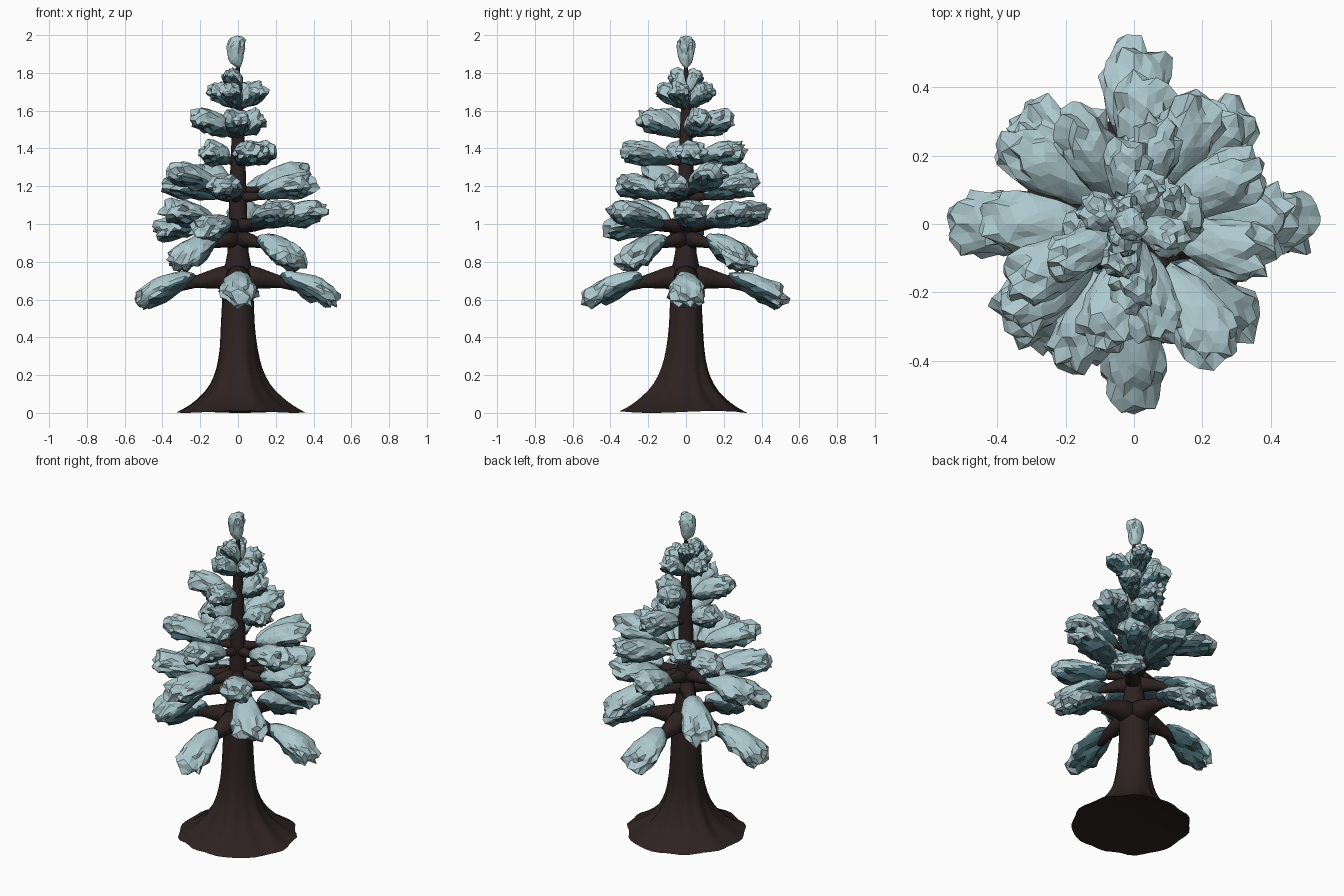
import bpy, bmesh, math, random
from mathutils import Vector, noise

random.seed(7)
if "Cube" in bpy.data.objects:
    bpy.data.objects.remove(bpy.data.objects["Cube"], do_unlink=True)


def make_material(name, rgb):
    mat = bpy.data.materials.new(name)
    mat.use_nodes = True
    mat.diffuse_color = (*rgb, 1)
    bsdf = mat.node_tree.nodes["Principled BSDF"]
    bsdf.inputs["Base Color"].default_value = (*rgb, 1)
    bsdf.inputs["Roughness"].default_value = 0.9
    return mat


BARK = make_material("dark_bark", (0.027, 0.016, 0.016))
FROST = make_material("frosty_needles", (0.42, 0.585, 0.62))
SHADE = make_material("deep_teal_needles", (0.055, 0.125, 0.145))
UP = Vector((0, 0, 1))


def finish(bm, name, mats, smooth):
    bmesh.ops.recalc_face_normals(bm, faces=bm.faces)
    mesh = bpy.data.meshes.new(name)
    bm.to_mesh(mesh)
    bm.free()
    for mat in mats:
        mesh.materials.append(mat)
    mesh.polygons.foreach_set("use_smooth", [smooth] * len(mesh.polygons))
    obj = bpy.data.objects.new(name, mesh)
    bpy.context.collection.objects.link(obj)
    return obj


def skin(bm, rings):
    """Bridge successive rings of vertices with quads and close the far end."""
    for low, high in zip(rings, rings[1:]):
        count = len(low)
        for i in range(count):
            j = (i + 1) % count
            bm.faces.new((low[i], low[j], high[j], high[i]))
    bm.faces.new(rings[-1])


def trunk_radius(z, height):
    """Tapering stem, thicker below the lower boughs, with a root flare."""
    stem = 0.008 + 0.066 * (1 - z / height) ** 0.6
    bole = 0.022 / (1 + math.exp((z - 0.8) * 40))
    return stem + bole + 0.24 * math.exp(-z / 0.11)


def build_trunk(height=1.84, sides=48, levels=28):
    bm = bmesh.new()
    rings = []
    for level in range(levels + 1):
        z = height * (level / levels) ** 2
        flare = max(0, 1 - z / 0.45)
        fluting = flare * (0.3 + min(1, z / 0.08))
        ring = []
        for i in range(sides):
            a = math.tau * i / sides
            x, y = math.cos(a), math.sin(a)
            # Root ridges fade out with height
            ridge = 0.04 * math.cos(5 * a) + 0.045 * math.cos(11 * a + 1)
            bark = 0.05 * noise.noise((3 * x, 3 * y, 2 * z))
            r = trunk_radius(z, height) * (1 + fluting * ridge + bark)
            rim = 0.005 * flare * (1 + math.sin(3 * a))
            ring.append(bm.verts.new((r * x + 0.01 * flare,
                                      r * y - 0.015 * flare, z + rim)))
        rings.append(ring)
    skin(bm, rings)
    # Hollow underside
    hub = bm.verts.new(UP * 0.07)
    for i in range(sides):
        bm.faces.new((hub, rings[0][(i + 1) % sides], rings[0][i]))
    trunk = finish(bm, "trunk", [BARK], True)
    trunk.data.set_sharp_from_angle(angle=math.radians(40))


def build_branch(name, start, end, radius, sides=12):
    """Limb that flares into the trunk and thins toward the needles."""
    out = end - start
    across = UP.cross(out).normalized()
    bm = bmesh.new()
    rings = []
    for along, scale in ((0, 1.2), (0.3, 0.85), (0.6, 0.5), (1, 0.3)):
        # Level near the trunk, then following the bough
        centre = start + Vector((out.x * along, out.y * along, out.z * along ** 2))
        angles = [math.tau * i / sides for i in range(sides)]
        rings.append([bm.verts.new(centre + radius * scale * (
            across * math.cos(a) + UP * math.sin(a))) for a in angles])
    skin(bm, rings)
    bm.faces.new(rings[0])
    finish(bm, name, [BARK], True)


def build_clump(name, start, end, width, thick, rough=1.0):
    """Needle clump: a smooth inner lobe that turns spiky toward its tip."""
    along = (end - start).normalized()
    across = UP.cross(along)
    upright = across.length < 0.1
    across = Vector((0, 1, 0)) if upright else across.normalized()
    over = along.cross(across)
    half = (end - start).length / 2
    middle = (start + end) / 2
    offset = Vector([random.uniform(0, 50) for _ in range(3)])
    bm = bmesh.new()
    bmesh.ops.create_icosphere(bm, subdivisions=3, radius=1)
    # Dark underside, reaching higher at the inner end
    for face in bm.faces:
        u, s, t = face.calc_center_median()
        edge = -0.12 - 0.4 * u + random.uniform(-0.1, 0.1)
        face.material_index = int(not upright and t < edge)
    for v in bm.verts:
        u, s, t = v.co
        swell = 0.95 + 0.16 * noise.noise(v.co * 1.8 + offset)
        ragged = min(1, max(0, (u + 0.25) * 1.2 - 0.5 * t)) * rough
        swell += ragged * random.uniform(-0.22, 0.3)
        # Blunt tip and slimmer root
        fat = swell * (1 + 0.22 * u) * (1 + 0.15 * u * u)
        arch = 0.012 * (1 - u * u)
        v.co = (middle + along * (u * half * (0.41 + 0.6 * swell))
                + across * (s * width * fat) + over * (t * thick * fat + arch))
    finish(bm, name, [FROST, SHADE], False)


def build_tier(tier, z_in, z_out, boughs):
    """Boughs of (compass degrees, reach); sizes shrink with height."""
    rise = z_in - 0.73
    share = max(0.1, 0.42 - 0.4 * rise)
    width = 0.092 - 0.05 * rise ** 2
    limb = 0.065 * math.exp(-2 * rise)
    for number, (degrees, reach) in enumerate(boughs, 1):
        a = math.radians(degrees)
        out = Vector((math.cos(a), math.sin(a), 0)) * reach
        inner, tip = out * share + UP * z_in, out + UP * z_out
        build_clump(f"{tier}_needles_{number}", inner, tip, width, min(0.064, width))
        build_branch(f"{tier}_branch_{number}", UP * (z_in - 0.01),
                     (inner + tip) / 2 - UP * 0.01, limb)


build_trunk()

# Regular whorls: evenly spaced boughs of equal reach
for tier, z_in, z_out, first, reach in (("lowest", 0.73, 0.585, 0, 0.53),
                                        ("lower", 0.93, 0.78, 45, 0.47),
                                        ("crown", 1.62, 1.725, 70, 0.155)):
    build_tier(tier, z_in, z_out, [(first + 90 * k, reach) for k in range(4)])

# Irregular whorls
build_tier("middle_low", 1.0, 0.96, [(180, 0.44), (245, 0.47)])
build_tier("middle", 1.0, 1.075,
           [(4, 0.47), (50, 0.43), (84, 0.43), (217, 0.48), (304, 0.47)])
build_tier("broad_low", 1.15, 1.215, [(60, 0.43), (145, 0.46), (255, 0.38), (346, 0.42)])
build_tier("broad", 1.18, 1.285, [(25, 0.4), (120, 0.38), (207, 0.42)])
build_tier("upper", 1.335, 1.39, [(12, 0.2), (76, 0.32), (190, 0.2), (283, 0.36)])
build_tier("high", 1.475, 1.57, [(40, 0.16), (95, 0.25), (207, 0.27), (268, 0.25)])
build_tier("tip", 1.68, 1.81, [(125, 0.08), (235, 0.08)])

# Upright bud at the very top
build_clump("top_bud", UP * 1.825, UP * 2, 0.048, 0.048, 0.5)
